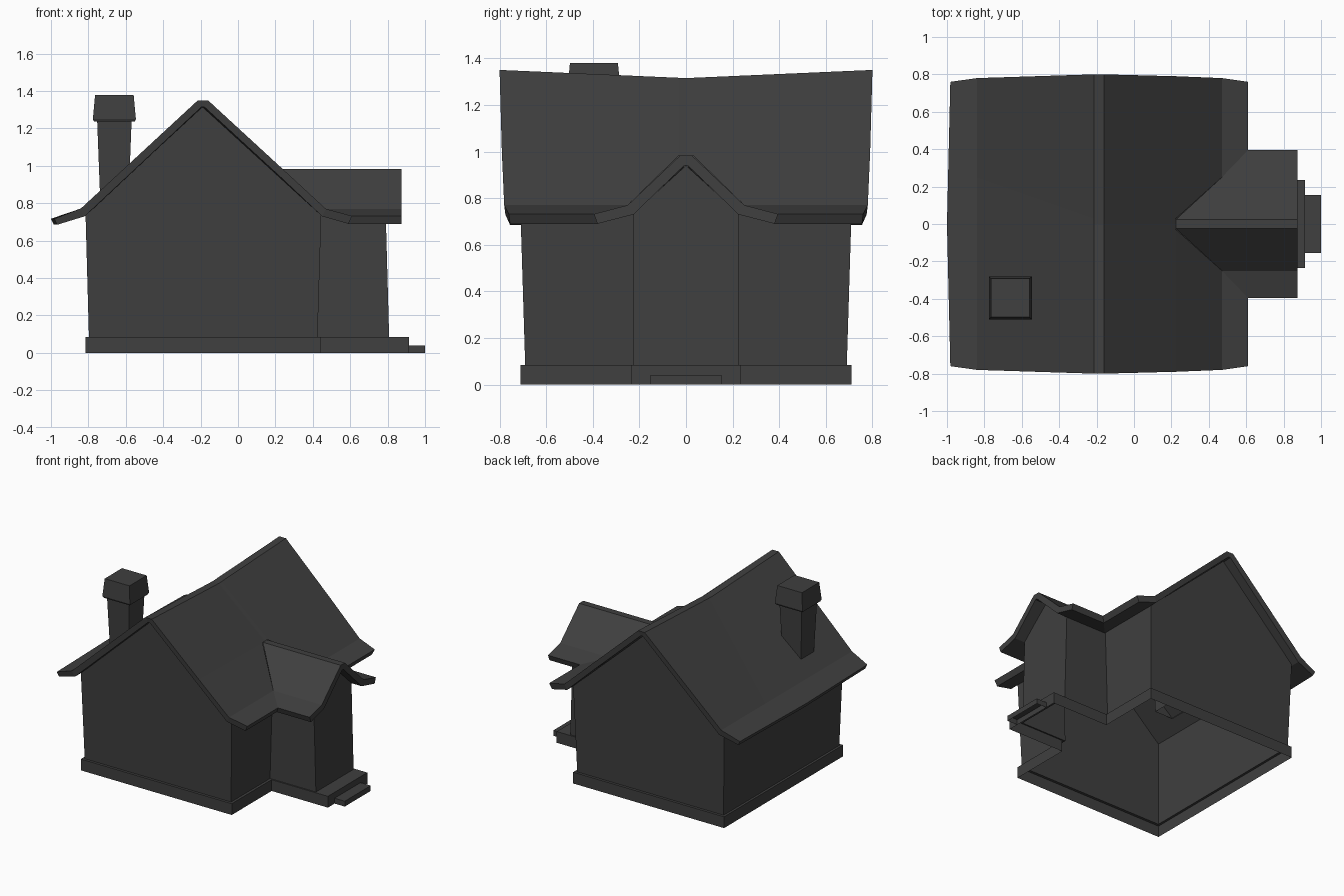
import bpy
import bmesh

cube = bpy.data.objects.get("Cube")
if cube:
    bpy.data.objects.remove(cube, do_unlink=True)

# One dark grey for everything
GREY = (0.05, 0.05, 0.05, 1)
grey = bpy.data.materials.new("dark_grey")
grey.use_nodes = True
grey.diffuse_color = GREY
shader = grey.node_tree.nodes["Principled BSDF"]
shader.inputs["Base Color"].default_value = GREY
shader.inputs["Roughness"].default_value = 0.9


def finish(name, bm, recalc=True):
    if recalc:
        bmesh.ops.recalc_face_normals(bm, faces=bm.faces)
    mesh = bpy.data.meshes.new(name)
    bm.to_mesh(mesh)
    bm.free()
    mesh.materials.append(grey)
    obj = bpy.data.objects.new(name, mesh)
    bpy.context.collection.objects.link(obj)
    return obj


def loft(bm, rings):
    """Join closed rings (counter-clockwise, bottom to top) with quads."""
    rows = [[bm.verts.new(p) for p in ring] for ring in rings]
    for low, high in zip(rows, rows[1:]):
        for i in range(len(low)):
            j = (i + 1) % len(low)
            bm.faces.new((low[i], low[j], high[j], high[i]))
    return rows


def slab(name, top, under, skip=lambda row, col: False):
    """Thick sheet from two matching grids of points, with closed rims."""
    bm = bmesh.new()
    t, u = ([[bm.verts.new(p) for p in row] for row in g] for g in (top, under))
    rows, cols = len(t), len(t[0])
    for r in range(rows - 1):
        for c in range(cols - 1):
            if not skip(r, c):
                for g in (t, u):
                    bm.faces.new((g[r][c], g[r][c + 1], g[r + 1][c + 1], g[r + 1][c]))
        for c in (0, cols - 1):
            bm.faces.new((t[r][c], t[r + 1][c], u[r + 1][c], u[r][c]))
    for r in (0, rows - 1):
        for c in range(cols - 1):
            if not skip(min(r, rows - 2), c):
                bm.faces.new((t[r][c], t[r][c + 1], u[r][c + 1], u[r][c]))
    return finish(name, bm)


def plan(left, right, side, wing_x, wing_y, z):
    """T-shaped floor outline: main block plus entrance wing."""
    half = [(left, -side), (right, -side), (right, -wing_y), (wing_x, -wing_y)]
    outline = half + [(x, -y) for x, y in reversed(half)]
    return [(x, y, z) for x, y in outline]


def square(x, y, half, z):
    return [(x + sx * half, y + sy * half, z)
            for sx, sy in ((-1, -1), (1, -1), (1, 1), (-1, 1))]


# Foundation: open shell with a ledge under the walls
wall_base = plan(-0.797, 0.425, 0.69, 0.808, 0.225, 0.085)
bm = bmesh.new()
loft(bm, [plan(-0.815, 0.445, 0.71, 0.915, 0.235, z) for z in (0, 0.085)] + [wall_base])
finish("foundation", bm, False)

# Walls: slightly flared shell with three gables
bm = bmesh.new()
top = loft(bm, [wall_base, plan(-0.815, 0.445, 0.71, 0.79, 0.225, 0.735)])[1]
for a, b, peak in ((0, 1, (-0.19, -0.725, 1.315)),
                   (6, 7, (-0.19, 0.725, 1.315)),
                   (3, 4, (0.785, 0, 0.94))):
    bm.faces.new((top[a], top[b], bm.verts.new(peak)))
finish("walls", bm, False)

# Entrance step: open underneath
bm = bmesh.new()
rings = [[(0.915, -0.155, z), (1, -0.155, z), (1, 0.155, z), (0.915, 0.155, z)]
         for z in (0, 0.04)]
bm.faces.new(loft(bm, rings)[1])
finish("entrance_step", bm, False)


# Main roof: sagging ridge, flared eaves, notch where the wing roof joins
def roof_rows(profile):
    rows = []
    for x, z, end, valley in profile:
        row = []
        for y in (-end, -valley, 0, valley, end):
            middle = 1 - abs(y) / end
            sag = 0.035 * max(0, (z - 0.77) / 0.58) * middle
            bow = 0.018 * middle if x < -0.9 else 0
            row.append((x - bow, y, z - sag))
        rows.append(row)
    return rows


roof_top = [(-0.982, 0.717, 0.76, 0.395), (-0.84, 0.772, 0.78, 0.25),
            (-0.215, 1.35, 0.80, 0.03), (-0.16, 1.35, 0.80, 0.03),
            (0.225, 0.996, 0.79, 0.03), (0.47, 0.77, 0.78, 0.25),
            (0.61, 0.732, 0.76, 0.395)]
roof_under = [(-0.967, 0.685, 0.755, 0.38), (-0.82, 0.73, 0.775, 0.225),
              (-0.195, 1.315, 0.795, 0.01), (-0.18, 1.315, 0.795, 0.01),
              (0.222, 0.945, 0.785, 0.01), (0.45, 0.73, 0.775, 0.225),
              (0.59, 0.69, 0.755, 0.38)]
slab("main_roof", roof_rows(roof_top), roof_rows(roof_under),
     lambda row, col: row >= 4 and col in (1, 2))


# Wing roof: mitred into the main roof
def wing_rows(half):
    full = half + [(x, -y, z) for x, y, z in reversed(half)]
    return [[(x, y, z), (0.875, y, z)] for x, y, z in full]


slab("wing_roof",
     wing_rows([(0.61, -0.395, 0.732), (0.47, -0.25, 0.77), (0.225, -0.025, 0.983)]),
     wing_rows([(0.59, -0.38, 0.69), (0.45, -0.225, 0.73), (0.222, -0.008, 0.94)]))

# Chimney: tapered shaft and cap
CX, CY = -0.661, -0.395
bm = bmesh.new()
loft(bm, [square(CX, CY, 0.075, 0.8), square(CX, CY, 0.092, 1.24)])
finish("chimney_shaft", bm, False)
bm = bmesh.new()
cap = loft(bm, [square(CX, CY, half, z) for half, z in
                ((0.09, 1.236), (0.108, 1.236), (0.115, 1.25), (0.103, 1.38))])
bm.faces.new(cap[-1])
finish("chimney_cap", bm, False)
